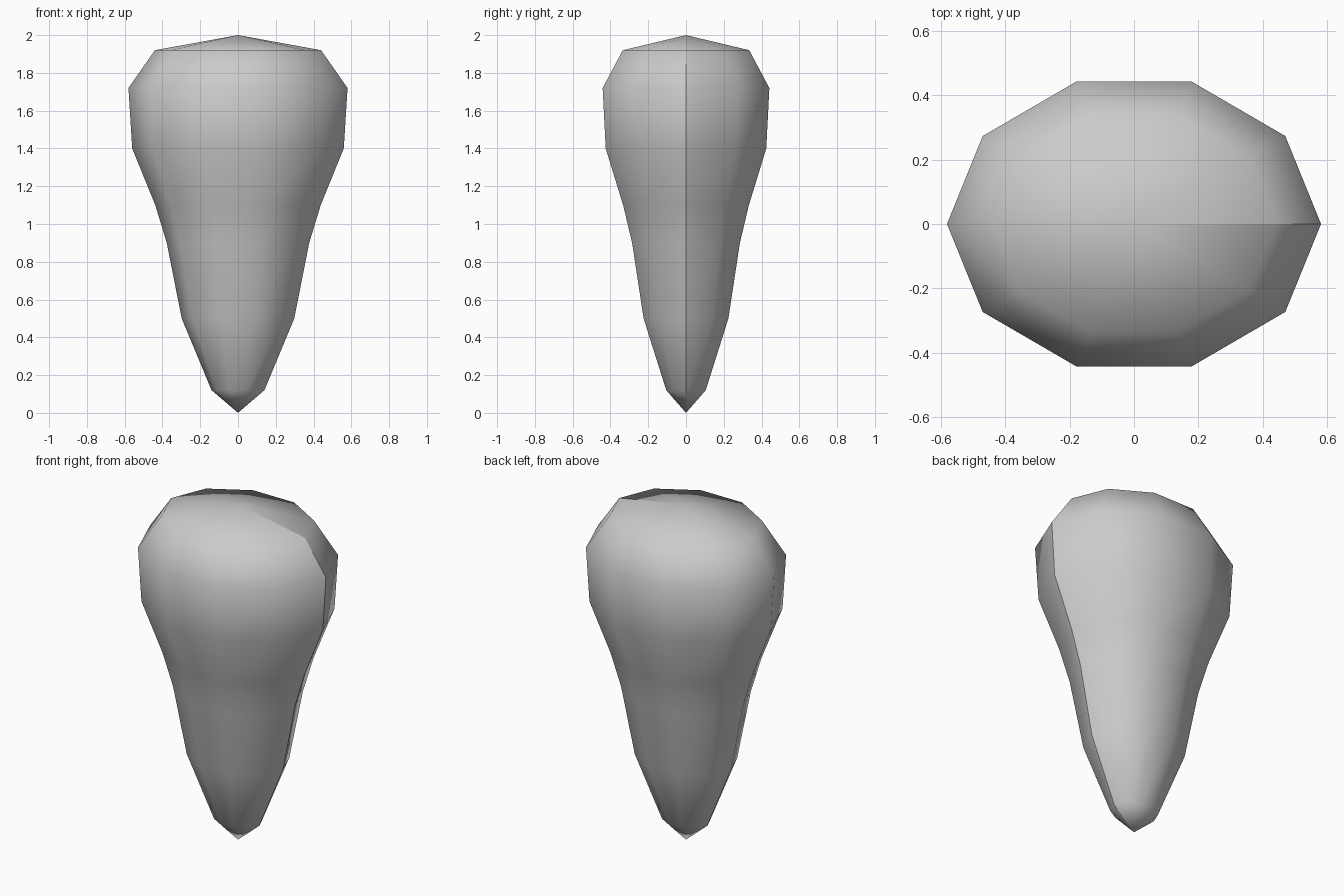
import bpy, bmesh, math

if "Cube" in bpy.data.objects:
    bpy.data.objects.remove(bpy.data.objects["Cube"])

SIDES = 10
# Rings from bottom to top: height, half width in x, half width in y
RINGS = [(0.12, 0.14, 0.11), (0.50, 0.298, 0.236), (0.90, 0.377, 0.30),
         (1.10, 0.438, 0.35), (1.40, 0.56, 0.447), (1.72, 0.58, 0.464),
         (1.92, 0.44, 0.352)]

stone = bpy.data.materials.new("plain_grey")
stone.diffuse_color = (0.6, 0.6, 0.6, 1)
stone.use_nodes = True
stone.node_tree.nodes["Principled BSDF"].inputs["Base Color"].default_value = stone.diffuse_color

# Tapered body, pointed at both ends
bm = bmesh.new()
bottom = bm.verts.new((0, 0, 0))
top = bm.verts.new((0, 0, 2))
loops = []
for z, rx, ry in RINGS:
    # One extra vertex closes the ring as an open seam on the right side
    loops.append([bm.verts.new((rx * math.cos(2 * math.pi * i / SIDES),
                                ry * math.sin(2 * math.pi * i / SIDES), z))
                  for i in range(SIDES + 1)])
for i in range(SIDES):
    bm.faces.new((bottom, loops[0][i + 1], loops[0][i]))
    for low, high in zip(loops, loops[1:]):
        bm.faces.new((low[i], low[i + 1], high[i + 1], high[i]))
    bm.faces.new((loops[-1][i], loops[-1][i + 1], top))
for face in bm.faces:
    face.smooth = True

mesh = bpy.data.meshes.new("tapered_body")
bm.to_mesh(mesh)
bm.free()
mesh.materials.append(stone)
body = bpy.data.objects.new("tapered_body", mesh)
bpy.context.collection.objects.link(body)
